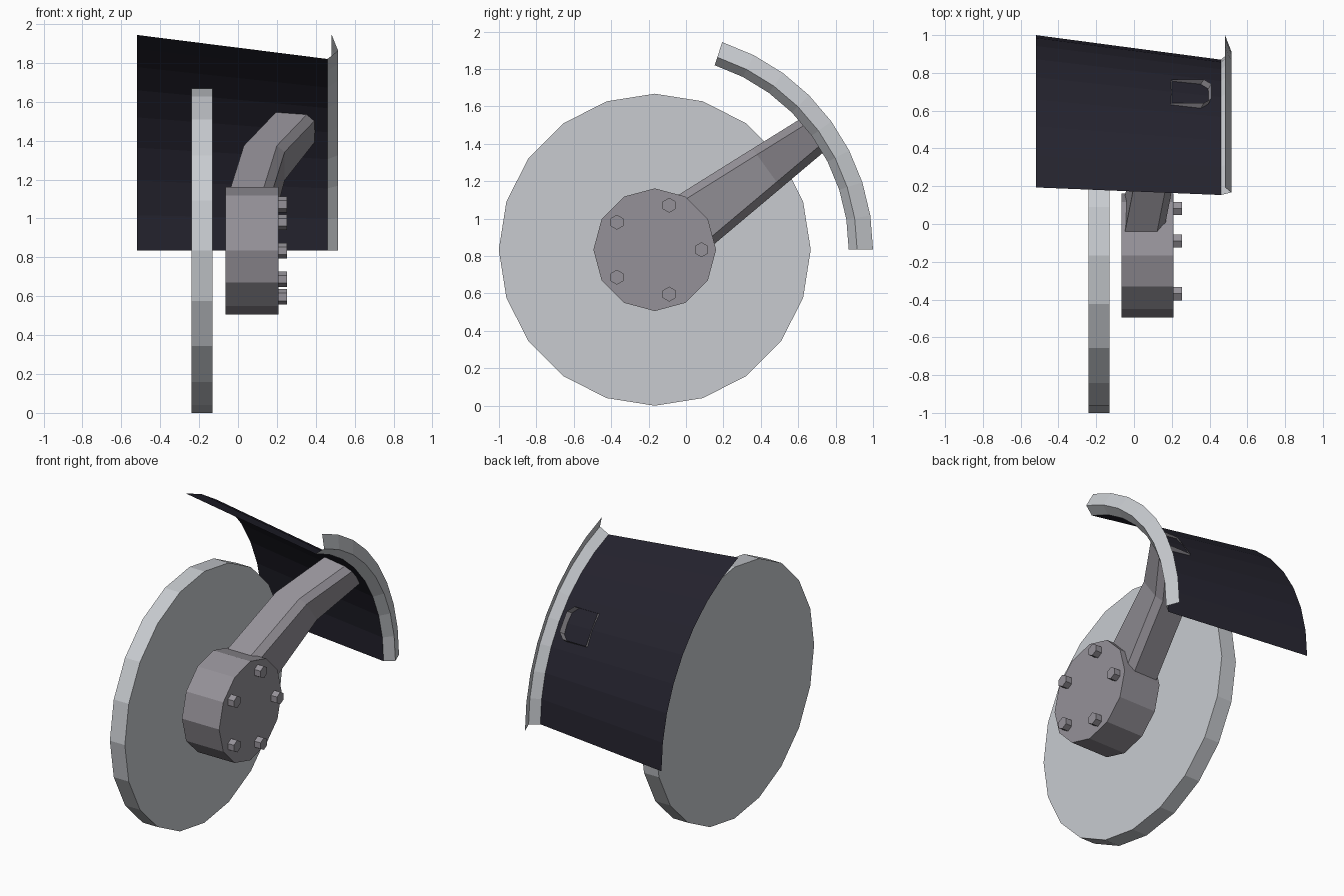
import bpy, bmesh, math
from math import cos, sin, radians, pi

if "Cube" in bpy.data.objects:
    bpy.data.objects.remove(bpy.data.objects["Cube"])

AXLE_Y, AXLE_Z = -0.167, 0.834      # wheel axis, running along x


def material(name, rgb):
    m = bpy.data.materials.new(name)
    m.diffuse_color = (*rgb, 1)
    m.use_nodes = True
    m.node_tree.nodes["Principled BSDF"].inputs["Base Color"].default_value = m.diffuse_color
    return m


light_steel = material("light steel", (0.58, 0.60, 0.63))
grey_metal = material("warm grey metal", (0.30, 0.285, 0.315))
dark_navy = material("dark navy", (0.018, 0.017, 0.028))


def polar(x, r, angle):
    return (x, AXLE_Y + r * cos(angle), AXLE_Z + r * sin(angle))


def loft(name, rings, mat, closed=True, cap_start=False, cap_end=False):
    """Skin a list of equal-length point rings with flat quads."""
    bm = bmesh.new()
    rows = [[bm.verts.new(p) for p in ring] for ring in rings]
    n = len(rows[0])
    for a, b in zip(rows, rows[1:]):
        for i in range(n if closed else n - 1):
            j = (i + 1) % n
            bm.faces.new((a[i], a[j], b[j], b[i]))
    if cap_start:
        bm.faces.new(rows[0][::-1])
    if cap_end:
        bm.faces.new(rows[-1])
    if closed:
        bmesh.ops.recalc_face_normals(bm, faces=bm.faces)
    mesh = bpy.data.meshes.new(name)
    bm.to_mesh(mesh)
    bm.free()
    mesh.materials.append(mat)
    obj = bpy.data.objects.new(name, mesh)
    bpy.context.collection.objects.link(obj)
    return obj


def cylinder(name, x0, x1, r, sides, mat, y=AXLE_Y, z=AXLE_Z):
    rings = [[(x, y + r * sin(2 * pi * i / sides), z + r * cos(2 * pi * i / sides))
              for i in range(sides)] for x in (x0, x1)]
    return loft(name, rings, mat, cap_start=True, cap_end=True)


# Wheel disc and hub
cylinder("wheel_disc", -0.24, -0.13, 0.834, 20, light_steel)
cylinder("hub", -0.065, 0.208, 0.328, 12, grey_metal)

# Ring of hexagonal hub bolts
for k in range(5):
    _, y, z = polar(0, 0.25, 2 * pi * k / 5)
    cylinder(f"hub_bolt_{k + 1}", 0.20, 0.253, 0.04, 6, grey_metal, y, z)


def arc_sheet(name, profile, mat):
    """Sweep an open (x, radius) profile around the axle."""
    rings = [[polar(x, r, radians(9 * i)) for x, r in profile] for i in range(9)]
    return loft(name, rings, mat, closed=False)


# Flared guard shell with a folded lip on its outer side
arc_sheet("guard_shell", [(-0.52, 1.167), (0.46, 1.037)], dark_navy)
arc_sheet("guard_lip", [(0.46, 1.037), (0.515, 1.082), (0.482, 1.167)], light_steel)

# Bent, tapering support arm, chamfered on its outer side, open where it meets the guard
A = radians(36)


def arm_ring(u, v, x):
    c = 0.04
    section = [(x, -v), (x + 0.17, -v), (x + 0.21, -v + c),
               (x + 0.21, v - c), (x + 0.17, v), (x, v)]
    return [(px, AXLE_Y + u * cos(A) - pv * sin(A), AXLE_Z + u * sin(A) + pv * cos(A))
            for px, pv in section]


loft("support_arm", [arm_ring(0.20, 0.168, -0.06), arm_ring(0.74, 0.130, 0.03),
                     arm_ring(1.075, 0.106, 0.20)], grey_metal, cap_start=True)
